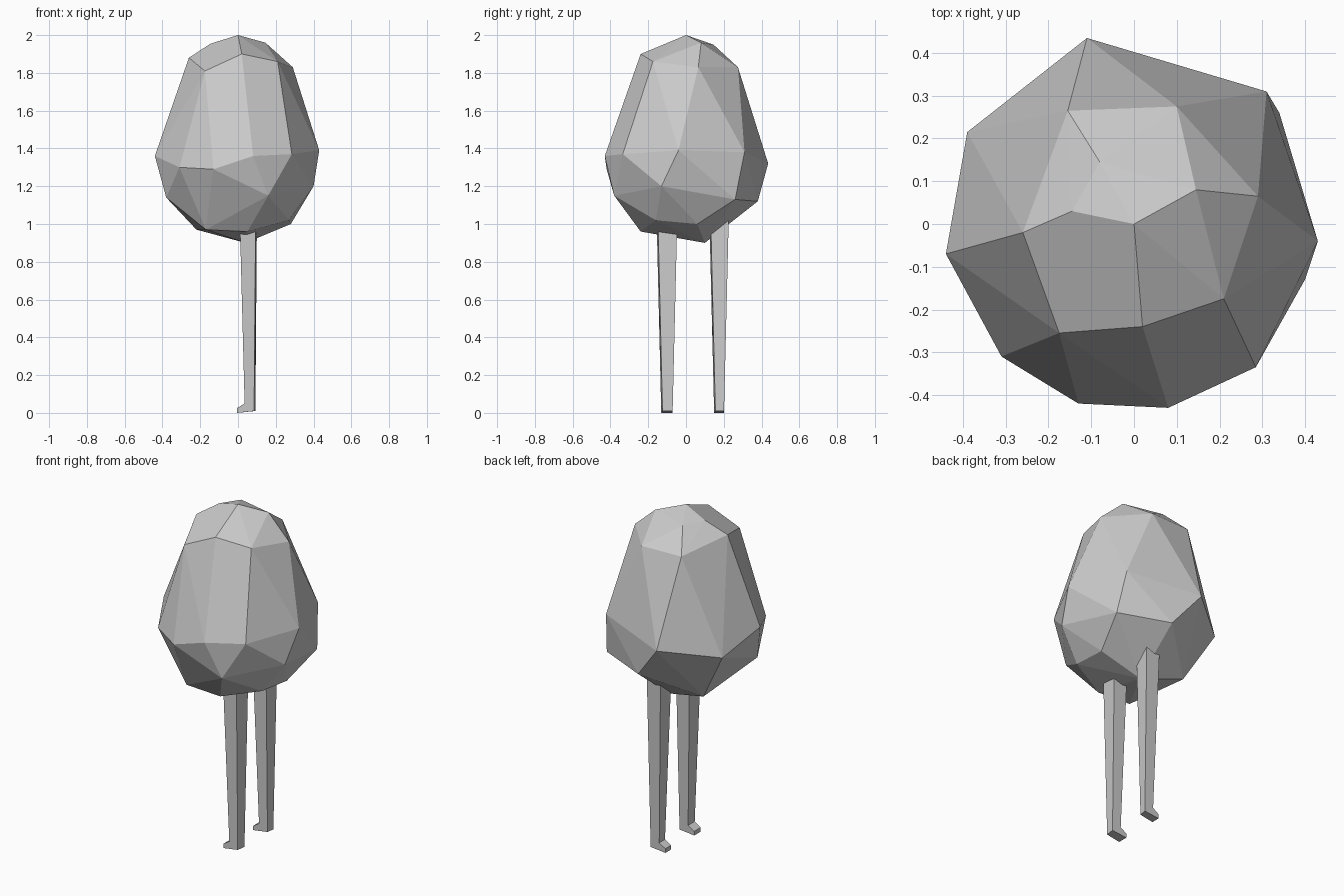
import bpy
import bmesh

default = bpy.data.objects.get("Cube")
if default:
    bpy.data.objects.remove(default, do_unlink=True)

# Single plain grey material
grey = bpy.data.materials.new("plain_grey")
grey.use_nodes = True
colour = (0.6, 0.6, 0.6, 1)
grey.diffuse_color = colour
shader = next(n for n in grey.node_tree.nodes if n.type == "BSDF_PRINCIPLED")
shader.inputs["Base Color"].default_value = colour
shader.inputs["Roughness"].default_value = 0.8


def finish(bm, name):
    """Turn a bmesh into a flat shaded object with outward normals."""
    bmesh.ops.recalc_face_normals(bm, faces=bm.faces[:])
    mesh = bpy.data.meshes.new(name)
    bm.to_mesh(mesh)
    bm.free()
    mesh.materials.append(grey)
    obj = bpy.data.objects.new(name, mesh)
    bpy.context.scene.collection.objects.link(obj)
    return obj


def make_body():
    """Faceted egg: irregular rings wrapped by a convex hull."""
    crown = [(0, 0, 2), (.145, .08, 1.96), (-.08, .145, 1.95), (-.145, .03, 1.955)]
    shoulder = [(.02, -.24, 1.9), (.21, -.175, 1.86), (.29, .065, 1.83),
                (.1, .275, 1.83), (-.155, .265, 1.83), (-.26, -.02, 1.88),
                (-.175, -.255, 1.81)]
    belly = [(.08, -.43, 1.36), (.285, -.335, 1.37), (.43, -.04, 1.39),
             (.31, .31, 1.38), (-.11, .435, 1.32), (-.39, .215, 1.27),
             (-.44, -.07, 1.36), (-.31, -.31, 1.3), (-.13, -.42, 1.29)]
    lower = [(.16, -.38, 1.15), (.4, -.13, 1.2), (.34, .26, 1.13),
             (.05, .38, 1.12), (-.38, -.13, 1.14)]
    base = [(.05, -.24, .96), (.27, -.16, 1.02), (.28, .06, 1),
            (-.22, .15, .97), (-.17, -.24, .97), (.04, .1, .9)]
    bm = bmesh.new()
    for point in crown + shoulder + belly + lower + base:
        bm.verts.new(point)
    bmesh.ops.convex_hull(bm, input=bm.verts[:])
    # Merge nearly coplanar triangles into broad facets
    bmesh.ops.dissolve_limit(bm, angle_limit=0.03, verts=bm.verts[:], edges=bm.edges[:])
    return finish(bm, "body")


def make_leg(name, y, top, wide, narrow):
    """Tapered leg with a small toe pointing to the side."""
    outline = [(.01, top), (.1, top), (.092, .01), (-.005, 0), (-.005, .025), (.035, .05)]
    bm = bmesh.new()
    sides = []
    for side in (-1, 1):
        ring = []
        for x, z in outline:
            half = narrow + (wide - narrow) * z / top
            # One corner is drawn in, so the section is not quite square
            inset = .007 if side < 0 and x > .08 else 0
            ring.append(bm.verts.new((x - inset, y + side * half + inset, z)))
        sides.append(ring)
        bm.faces.new(ring)
    a, b = sides
    for i in range(len(outline)):
        j = (i + 1) % len(outline)
        bm.faces.new((a[i], a[j], b[j], b[i]))
    return finish(bm, name)


make_body()
make_leg("front_leg", -.101, 1.0, .054, .03)
make_leg("rear_leg", .175, 1.02, .051, .026)
